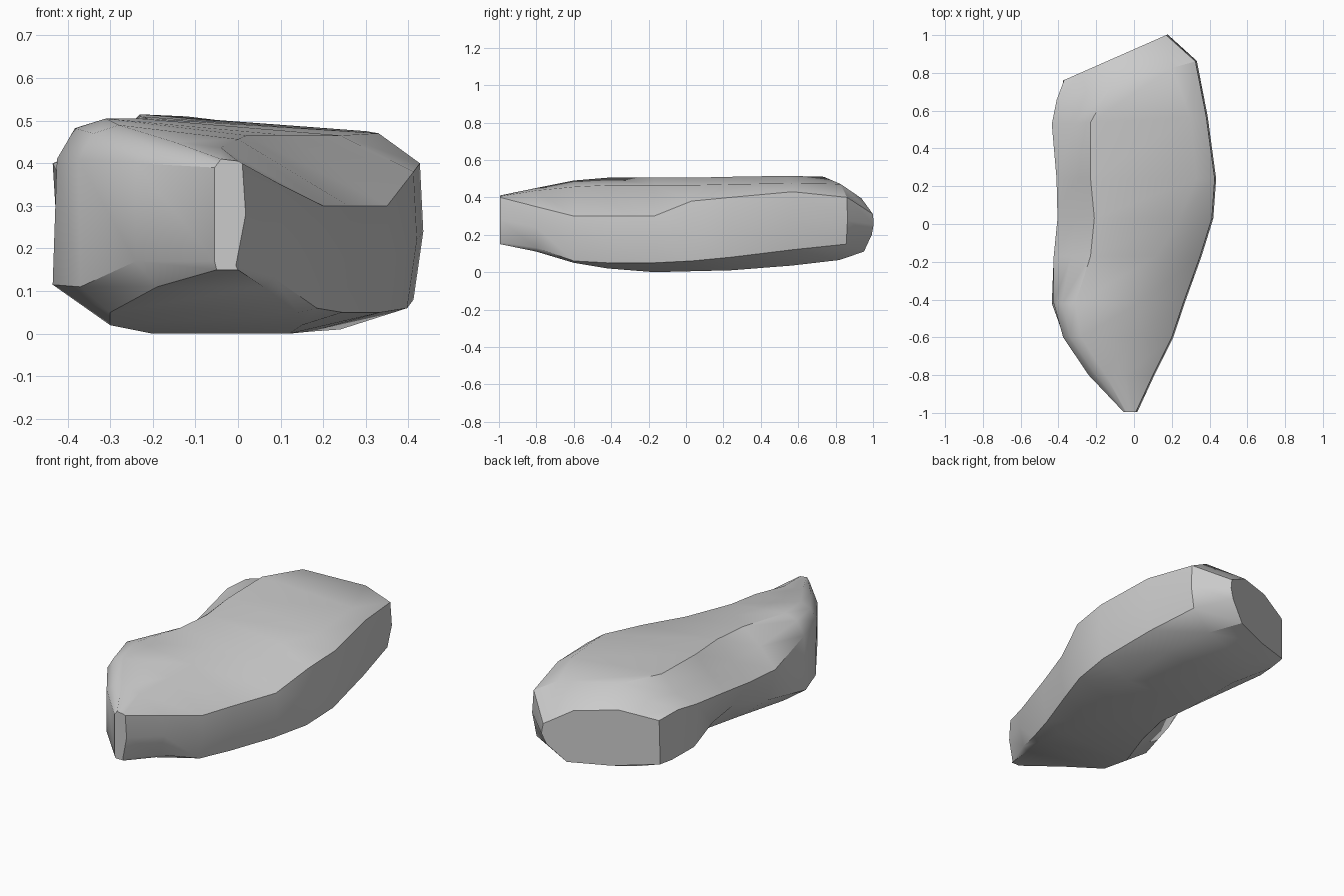
import bpy, bmesh

# Cross-sections from the front tip to the back end of the boulder:
# y, top-left x, top-right x, top z, right-shoulder x z, right-foot z,
# bottom-right x, bottom-left x, bottom z, left-foot x z, left-shoulder x z
sections = [
    (-.995, -.04, .00, .41, .01, .40, .16, .00, -.05, .15, -.055, .17, -.055, .39),
    (-.80, -.15, -.04, .45, .10, .35, .13, .06, -.19, .11, -.24, .17, -.24, .40),
    (-.60, -.28, .00, .49, .20, .30, .06, .14, -.30, .05, -.37, .11, -.375, .41),
    (-.42, -.31, .02, .505, .26, .30, .05, .15, -.30, .02, -.435, .115, -.425, .41),
    (-.17, -.23, .12, .505, .35, .30, .05, .12, -.20, .00, -.38, .14, -.425, .32),
    (.03, -.21, .24, .505, .412, .38, .06, .17, -.16, .005, -.30, .16, -.405, .32),
    (.24, -.23, .33, .51, .427, .40, .08, .24, -.19, .01, -.33, .16, -.41, .35),
    (.55, -.23, .30, .515, .382, .43, .12, .25, -.22, .035, -.42, .16, -.435, .40),
    (.77, -.12, .20, .51, .325, .40, .15, .18, -.20, .065, -.38, .13, -.41, .41),
    (.925, -.18, .03, .42, .17, .31, .20, .06, -.15, .11, -.375, .14, -.37, .38),
]
# How far the left slope swells (+) or sinks (-) in each section
swell = (0, .01, .02, .025, .01, 0, -.01, -.03, -.02, 0)


def ring(bm, s, bulge):
    y, tl, tr, zt, rx, rz, fz, br, bl, zb, lx, lz, ux, uz = s
    right_mid = (rx + .008, (rz + fz) / 2)
    left_slope = ((tl + ux) / 2 - bulge * .6, (zt + uz) / 2 + bulge)
    outline = [(tl, zt), (tr, zt - .12 * min(tr - tl, .33)), (rx, rz), right_mid,
               (rx - .015, fz), (br, zb), (bl, zb), (lx, lz), (ux, uz), left_slope]
    skew = .44 * max(0, (y - .5) / .425)      # the back end is cut at a slant
    return [bm.verts.new((x, y + skew * x, z)) for x, z in outline]


# Boulder body: skin the sections and close both ends
bm = bmesh.new()
rings = [ring(bm, s, b) for s, b in zip(sections, swell)]
n = len(rings[0])
for a, b in zip(rings, rings[1:]):
    for i in range(n):
        j = (i + 1) % n
        bm.faces.new((a[i], a[j], b[j], b[i]))
bm.faces.new(rings[0])
bm.faces.new(rings[-1])
bmesh.ops.recalc_face_normals(bm, faces=bm.faces)
mesh = bpy.data.meshes.new("boulder")
bm.to_mesh(mesh)
bm.free()
rock = bpy.data.objects.new("boulder", mesh)
bpy.context.collection.objects.link(rock)

# Soft shading with the strong ridges kept crisp
bpy.context.view_layer.objects.active = rock
rock.select_set(True)
bpy.ops.object.shade_smooth_by_angle(angle=0.6)
